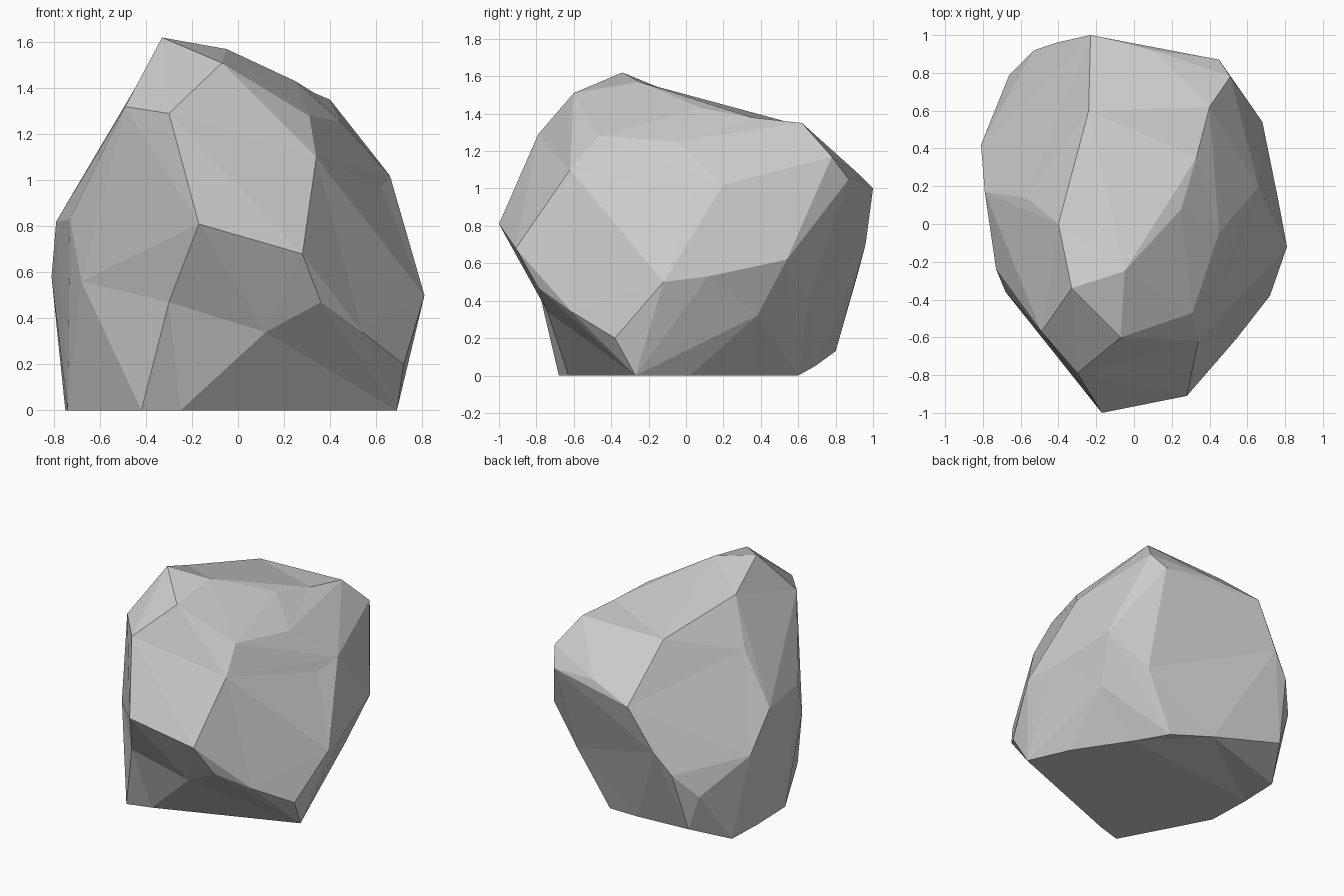
import bpy, bmesh
from mathutils import Vector

if "Cube" in bpy.data.objects:
    bpy.data.objects.remove(bpy.data.objects["Cube"])

# Key corners of the boulder, ring by ring from the ground up
base = [(-.42, -.68), (-.25, -.63), (.69, -.27), (.56, .02), (.32, .38), (.19, .6),
        (-.74, .53), (-.75, .25), (-.74, -.08)]
lower = [(-.1, .69, .05), (-.58, .8, .13), (.72, -.38, .2), (.36, -.79, .47), (.12, -.74, .34),
         (-.3, -.79, .47), (-.68, -.36, .56), (.81, -.12, .5), (.765, .12, .53), (.6, .38, .32),
         (.68, .54, .62), (.42, .65, .4), (-.81, .42, .58), (-.66, .79, .38), (-.53, .92, .55),
         (.54, -.61, .34)]
middle = [(.28, -.91, .68), (-.17, -1, .81), (-.73, -.24, .83), (-.79, .17, .82), (-.41, .96, .7),
          (-.23, 1, 1), (.45, .87, 1.05), (.51, .78, 1.17), (.66, .2, 1.02), (.62, .03, .97),
          (.34, -.62, 1.1), (.1, .92, 1.08)]
crown = [(-.3, -.79, 1.29), (-.49, -.57, 1.32), (-.07, -.6, 1.51), (.31, -.47, 1.28),
         (.45, -.05, 1.25), (.4, .62, 1.35), (.33, .35, 1.38), (.25, .08, 1.43), (-.05, -.25, 1.57),
         (-.33, -.34, 1.62), (-.4, 0, 1.48), (-.24, .6, 1.34), (-.57, .14, 1.18)]
corners = [Vector((x, y, 0)) for x, y in base] + [Vector(p) for p in lower + middle + crown]
centre = Vector((0, -.03, .65))

# Skin: hull the directions on a sphere, then restore each corner's distance
bm = bmesh.new()
place = bm.verts.layers.float_vector.new("place")
for p in corners:
    v = bm.verts.new((p - centre).normalized())
    v[place] = p
bmesh.ops.convex_hull(bm, input=bm.verts[:])
for v in bm.verts:
    v.co = v[place]
bmesh.ops.recalc_face_normals(bm, faces=bm.faces[:])


def volume(a, b, c):
    return (a - centre).dot((b - centre).cross(c - centre))


def flip_dent():
    """Turn one inward crease so its two triangles form a flat or outward facet."""
    for e in bm.edges:
        if len(e.link_faces) != 2:
            continue
        l1, l2 = e.link_loops
        a, b = l1.vert, l1.link_loop_next.vert
        c, d = l1.link_loop_prev.vert, l2.link_loop_prev.vert
        mid = (c.co + d.co) / 2
        if (mid.x < .25 and mid.y < -.55 and mid.z < .7) or (c.co - d.co).length > .95:
            continue  # keep the hollow under the front face and the broad top
        rise = l1.face.normal.dot(d.co - a.co)
        if rise > .002 and bm.edges.get((c, d)) is None \
                and volume(a.co, d.co, c.co) > .005 and volume(d.co, b.co, c.co) > .005:
            if bmesh.utils.edge_rotate(e, True):
                bm.normal_update()
                return True
    return False


bm.normal_update()
for _ in range(200):
    if not flip_dent():
        break

# Finished flat-faceted boulder
bmesh.ops.recalc_face_normals(bm, faces=bm.faces[:])
mesh = bpy.data.meshes.new("boulder")
bm.to_mesh(mesh)
bm.free()
boulder = bpy.data.objects.new("boulder", mesh)
bpy.context.collection.objects.link(boulder)
